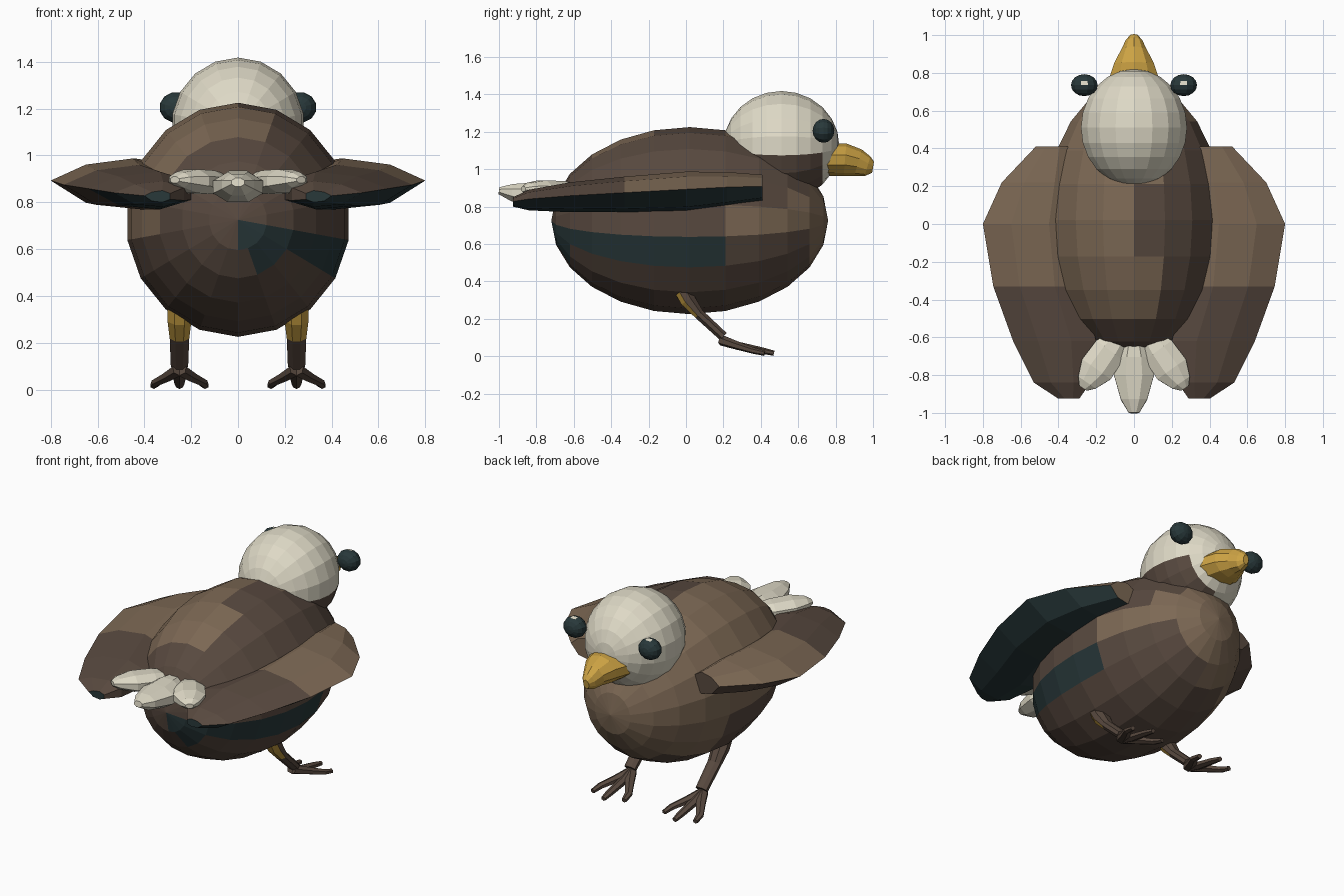
import bpy, bmesh, math
from mathutils import Vector, Matrix

cube = bpy.data.objects.get("Cube")
if cube:
    bpy.data.objects.remove(cube, do_unlink=True)


def material(name, rgb):
    lin = [((c / 255 + 0.055) / 1.055) ** 2.4 for c in rgb] + [1]
    m = bpy.data.materials.new(name)
    m.use_nodes = True
    m.diffuse_color = lin
    m.node_tree.nodes["Principled BSDF"].inputs["Base Color"].default_value = lin
    return m


MATS = [material("light brown", (124, 104, 84)), material("dark brown", (88, 73, 63)),
        material("dark teal", (40, 56, 58)), material("cream", (222, 217, 198)),
        material("gold", (205, 163, 68))]
LIGHT, DARK, TEAL, CREAM, GOLD = range(5)


def finish(name, bm, rule):
    """Store a mesh; rule(center, normal) gives each face its colour."""
    bmesh.ops.recalc_face_normals(bm, faces=bm.faces)
    bm.normal_update()
    for f in bm.faces:
        f.material_index = rule(f.calc_center_median(), f.normal)
    me = bpy.data.meshes.new(name)
    bm.to_mesh(me)
    bm.free()
    for m in MATS:
        me.materials.append(m)
    ob = bpy.data.objects.new(name, me)
    bpy.context.collection.objects.link(ob)
    return ob


def ellipsoid(name, center, radii, segs, rings, rule, turn=0):
    """Faceted ball with its poles along y."""
    bm = bmesh.new()
    mat = (Matrix.Translation(center) @ Matrix.Diagonal((*radii, 1))
           @ Matrix.Rotation(math.pi / 2, 4, 'X') @ Matrix.Rotation(turn, 4, 'Z'))
    bmesh.ops.create_uvsphere(bm, u_segments=segs, v_segments=rings, radius=1, matrix=mat)
    return finish(name, bm, rule)


def loft(name, rings, rule):
    """Skin a row of equal rings and close both ends."""
    bm = bmesh.new()
    rows = [[bm.verts.new(p) for p in ring] for ring in rings]
    n = len(rows[0])
    for a, b in zip(rows, rows[1:]):
        for i in range(n):
            j = (i + 1) % n
            bm.faces.new((a[i], a[j], b[j], b[i]))
    bm.faces.new(rows[0])
    bm.faces.new(rows[-1])
    return finish(name, bm, rule)


def tube(name, path, n, rule):
    """Tapered limb; path items are (point, half width, half height)."""
    pts = [Vector(p[0]) for p in path]
    rings = []
    for k, (_, w, h) in enumerate(path):
        d = (pts[min(k + 1, len(pts) - 1)] - pts[max(k - 1, 0)]).normalized()
        side = d.cross(Vector((0, 0, 1))).normalized()
        up = side.cross(d)
        angles = [2 * math.pi * (i + 0.5) / n for i in range(n)]
        rings.append([pts[k] + side * w * math.cos(a) + up * h * math.sin(a) for a in angles])
    return loft(name, rings, rule)


# Body with mottled plumage
def plumage(c, n):
    if c.x > 0 and 0.55 < c.z < 0.72 and c.y < 0.2:
        return TEAL
    if c.z > 0.72 and c.x < 0.08 and c.y > -0.5:
        return LIGHT
    if c.y > 0.2 and (0.72 < c.z < 0.84 or c.y > 0.68):
        return LIGHT
    if c.x < 0 and c.y > 0.2 and c.z > 0.4:
        return LIGHT
    return DARK


ellipsoid("body", (0, 0.02, 0.725), (0.48, 0.74, 0.5), 18, 12, plumage)

# Head with a dark cheek on its left
ellipsoid("head", (0, 0.51, 1.125), (0.285, 0.31, 0.293), 18, 12,
          lambda c, n: DARK if c.x > 0.03 and c.z < 1.125 and c.y < 0.74 else CREAM)

# Hooked beak
tube("beak", [((0, 0.74, 1.05), 0.15, 0.085), ((0, 0.85, 1.05), 0.11, 0.088),
              ((0, 0.92, 1.035), 0.07, 0.073), ((0, 0.97, 1.015), 0.045, 0.055),
              ((0, 1.0, 1.01), 0.02, 0.03)], 10, lambda c, n: GOLD)

# Wing stations: y, inner x, outer x, middle z, half thickness
WING = [(0.41, 0.34, 0.52, 0.902, 0.068), (0.22, 0.3, 0.7, 0.895, 0.09),
        (0, 0.3, 0.8, 0.882, 0.105), (-0.33, 0.28, 0.745, 0.865, 0.095),
        (-0.62, 0.2, 0.64, 0.85, 0.08), (-0.84, 0.23, 0.53, 0.835, 0.055),
        (-0.925, 0.29, 0.4, 0.825, 0.025)]
# Wing section: fraction from inner to outer edge, fraction of thickness
SECTION = [(0, 0.5), (0.3, 1), (0.7, 0.75), (1, 0.1), (0.7, -0.8), (0.3, -1), (0, -0.5)]


def wing_colour(c, n):
    if c.y < -0.9 or (n.z < -0.05 and (c.x > 0 or c.y < -0.6)):
        return TEAL
    return LIGHT if c.y > -0.33 and n.z > 0 else DARK


for side, s in (("left", 1), ("right", -1)):
    loft(side + "_wing", [[Vector((s * (a + (b - a) * u), y, z + h * v)) for u, v in SECTION]
                          for y, a, b, z, h in WING], wing_colour)

    # Eye with a small glint on top
    ex, ey, ez = s * 0.263, 0.735, 1.205
    ellipsoid(side + "_eye", (ex, ey, ez), (0.073, 0.058, 0.066), 12, 8,
              lambda c, n: CREAM if abs(c.x - ex) < 0.01 and c.z > ez + 0.05
              and 0 < c.y - ey < 0.025 else TEAL, math.pi / 12)

    # Outer tail feather
    tube(side + "_tail_feather", [((s * 0.06, -0.58, 0.88), 0.05, 0.04),
                                  ((s * 0.13, -0.67, 0.885), 0.095, 0.055),
                                  ((s * 0.2, -0.77, 0.89), 0.1, 0.055),
                                  ((s * 0.25, -0.84, 0.895), 0.06, 0.035),
                                  ((s * 0.27, -0.87, 0.895), 0.025, 0.015)],
         8, lambda c, n: CREAM)

    # Leg, golden at the back of the thigh
    lx = s * 0.25
    tube(side + "_leg", [((lx, -0.03, 0.37), 0.055, 0.045), ((lx, 0.01, 0.3), 0.055, 0.045),
                         ((lx, 0.07, 0.225), 0.045, 0.03), ((lx, 0.2, 0.105), 0.04, 0.028)],
         8, lambda c, n: GOLD if n.y < -0.2 and c.z > 0.23 else DARK)

    # Three spread toes
    for label, dx, reach in (("inner", -0.11, 0.42), ("middle", 0, 0.47), ("outer", 0.11, 0.42)):
        tube(f"{side}_{label}_toe", [((lx, 0.19, 0.085), 0.035, 0.028),
                                     ((lx + s * dx * 0.45, 0.28, 0.055), 0.03, 0.022),
                                     ((lx + s * dx * 0.9, reach - 0.06, 0.03), 0.024, 0.017),
                                     ((lx + s * dx, reach, 0.016), 0.016, 0.014)],
             6, lambda c, n: DARK)

# Middle tail feather
tube("middle_tail_feather", [((0, -0.6, 0.88), 0.06, 0.05), ((0, -0.7, 0.87), 0.1, 0.07),
                             ((0, -0.8, 0.865), 0.115, 0.07), ((0, -0.93, 0.875), 0.075, 0.05),
                             ((0, -1.0, 0.885), 0.03, 0.02)], 8, lambda c, n: CREAM)
